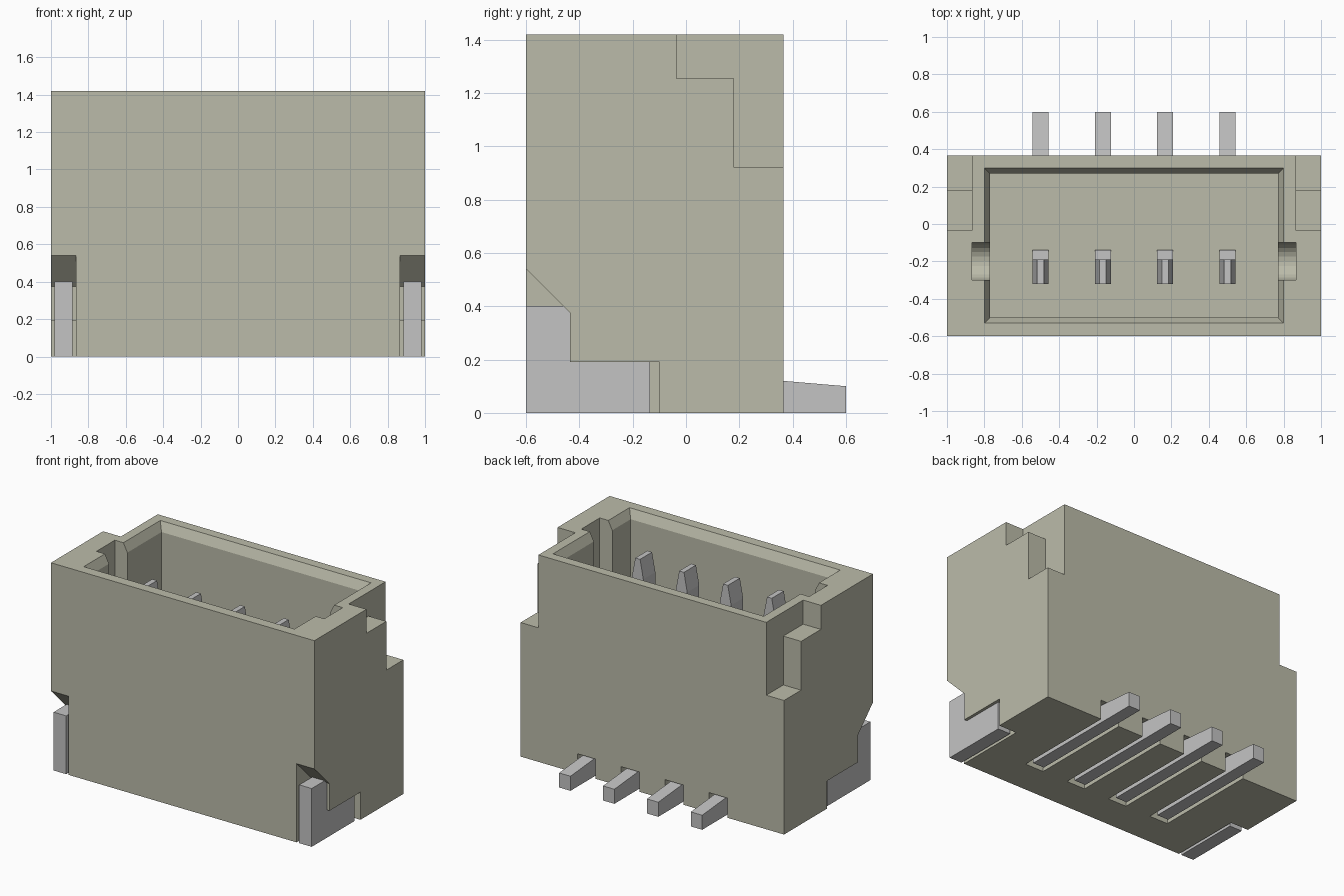
import bpy
import bmesh
import math
from mathutils import Vector

old = bpy.data.objects.get("Cube")
if old:
    bpy.data.objects.remove(old, do_unlink=True)


def material(name, rgb):
    mat = bpy.data.materials.new(name)
    mat.use_nodes = True
    color = (*rgb, 1.0)
    mat.diffuse_color = color
    mat.node_tree.nodes["Principled BSDF"].inputs["Base Color"].default_value = color
    return mat


beige = material("beige plastic", (0.50, 0.50, 0.40))
metal = material("grey metal", (0.55, 0.55, 0.55))


def loft(name, rings, mat=None):
    """Solid through a list of matching point rings."""
    bm = bmesh.new()
    loops = [[bm.verts.new(p) for p in ring] for ring in rings]
    for a, b in zip(loops, loops[1:]):
        for i in range(len(a)):
            j = (i + 1) % len(a)
            bm.faces.new((a[i], a[j], b[j], b[i]))
    bm.faces.new(loops[0][::-1])
    bm.faces.new(loops[-1])
    bmesh.ops.recalc_face_normals(bm, faces=bm.faces)
    mesh = bpy.data.meshes.new(name)
    bm.to_mesh(mesh)
    bm.free()
    obj = bpy.data.objects.new(name, mesh)
    bpy.context.scene.collection.objects.link(obj)
    if mat:
        mesh.materials.append(mat)
    return obj


def side_prism(name, profile, x0, x1, mat=None):
    """Extrude a (y, z) profile along x."""
    return loft(name, [[Vector((x, y, z)) for y, z in profile] for x in (x0, x1)], mat)


def rect(hx, y0, y1, z, cx=0.0):
    return [(cx - hx, y0, z), (cx + hx, y0, z), (cx + hx, y1, z), (cx - hx, y1, z)]


def cut(target, cutter):
    cutter.hide_render = True
    mod = target.modifiers.new("cut", 'BOOLEAN')
    mod.operation = 'DIFFERENCE'
    mod.solver = 'EXACT'
    mod.object = cutter
    bpy.context.view_layer.objects.active = target
    bpy.ops.object.modifier_apply(modifier=mod.name)
    bpy.data.objects.remove(cutter, do_unlink=True)


FRONT, BACK, TOP = -0.6, 0.365, 1.42
PINS = [(i - 1.5) / 3 for i in range(4)]

# Housing block
housing = loft("housing", [rect(1, FRONT, BACK, 0), rect(1, FRONT, BACK, TOP)], beige)

# Open cavity with a bevelled mouth
cut(housing, loft("cavity_cutter", [
    rect(0.77, -0.5, 0.27, 0.4),
    rect(0.77, -0.5, 0.27, TOP - 0.06),
    rect(0.83, -0.56, 0.33, TOP + 0.06)]))

# Round-bottomed key grooves in both end walls
arc = [(-0.2 + 0.1 * math.cos(a), 0.55 + 0.1 * math.sin(a))
       for a in (math.pi + math.pi * i / 12 for i in range(13))]
cut(housing, side_prism("groove_cutter", arc + [(-0.1, 1.6), (-0.3, 1.6)], -0.865, 0.865))

# Stepped rear corners and lower clip recesses, on both ends
step = [(-0.035, 1.6), (-0.035, 1.255), (0.18, 1.255), (0.18, 0.92), (0.5, 0.92), (0.5, 1.6)]
recess = [(-0.7, -0.1), (-0.7, 0.64), (-0.435, 0.375), (-0.435, 0.19), (-0.1, 0.19), (-0.1, -0.1)]
for side in (-1, 1):
    cut(housing, side_prism("step_cutter", step, side * 0.865, side * 1.1))
    cut(housing, side_prism("recess_cutter", recess, side * 0.865, side * 1.1))

# Underside slots for the contact feet
for x in PINS:
    cut(housing, loft("slot_cutter", [
        rect(0.07, -0.36, 0.5, -0.1, x), rect(0.07, -0.36, 0.5, 0.135, x)]))

# L-shaped solder clips
clip = [(FRONT, 0), (-0.135, 0), (-0.135, 0.19), (-0.435, 0.19), (-0.435, 0.4), (FRONT, 0.4)]
for side, label in ((-1, "right"), (1, "left")):
    side_prism(label + "_solder_clip", clip, side * 0.885, side * 0.98, metal)

# Bent contacts with tapered tips
contact = [(-0.32, 0), (0.6, 0), (0.6, 0.1), (-0.14, 0.163), (-0.14, 0.42),
           (-0.19, 0.5), (-0.19, 1.15), (-0.32, 1.15)]
for n, x in enumerate(PINS, 1):
    side_prism(f"contact_{n}", contact, x - 0.043, x + 0.043, metal)
    loft(f"contact_tip_{n}", [rect(0.043, -0.32, -0.19, 1.15, x),
                              rect(0.018, -0.32, -0.19, 1.28, x)], metal)
